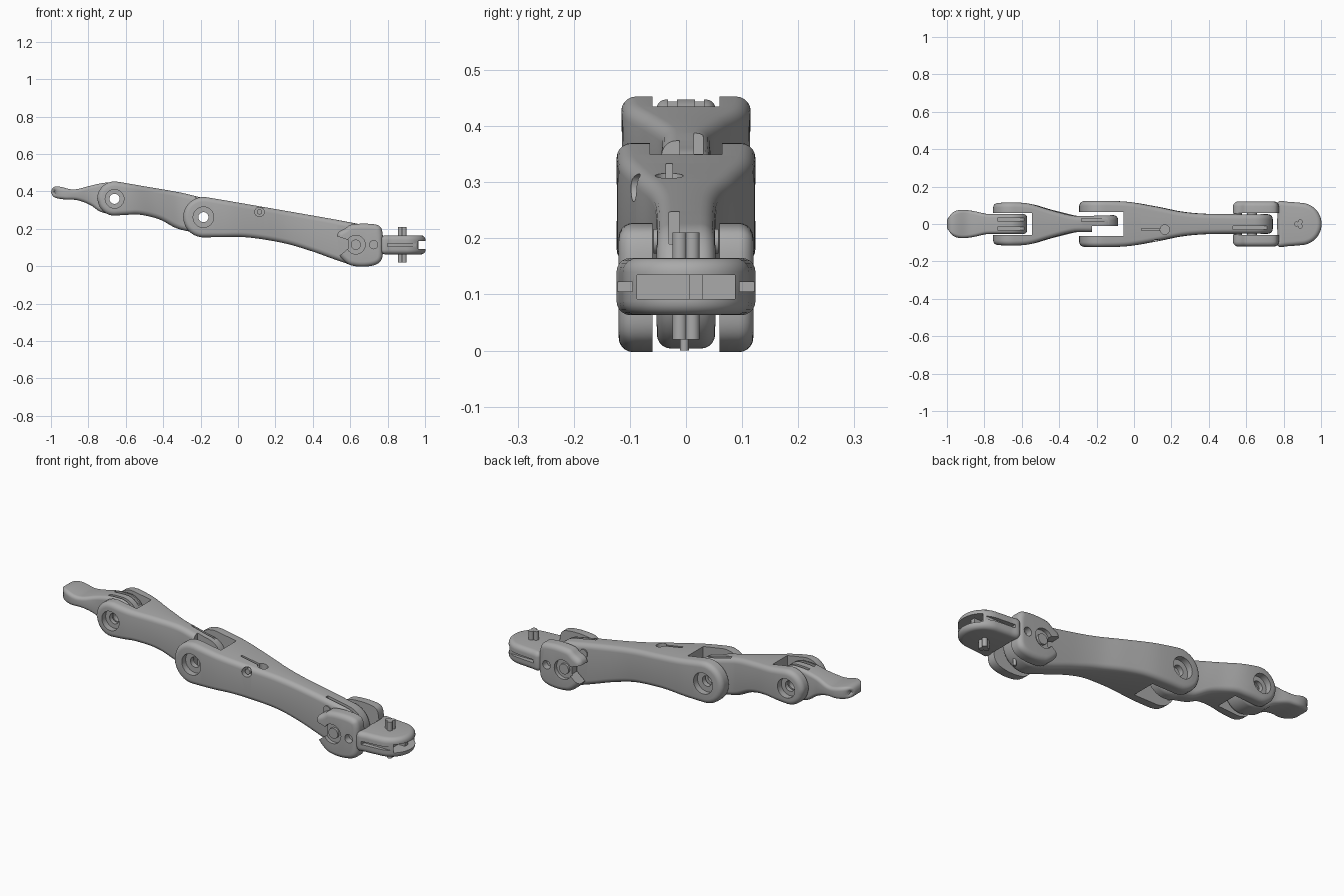
import bpy, bmesh, math
from mathutils import Vector, Matrix, geometry

old = bpy.data.objects.get("Cube")
if old:
    bpy.data.objects.remove(old, do_unlink=True)

grey = bpy.data.materials.new("plain grey")
grey.use_nodes = True
colour = (0.4, 0.4, 0.4, 1)
grey.diffuse_color = colour
grey.node_tree.nodes["Principled BSDF"].inputs["Base Color"].default_value = colour

TIP, MID, ROOT = (-0.66, 0.36), (-0.185, 0.262), (0.63, 0.115)   # joint centres


def arc(c, r, a0, a1, n=14):
    angles = [math.radians(a0 + (a1 - a0) * i / n) for i in range(n + 1)]
    return [(c[0] + r * math.cos(a), c[1] + r * math.sin(a)) for a in angles]


def smooth(pts):
    """Soft curve through the points."""
    p = [Vector(q) for q in pts]
    t = [(p[min(i + 1, len(p) - 1)] - p[max(i - 1, 0)]).normalized() for i in range(len(p))]
    out = [p[0]]
    for i in range(len(p) - 1):
        s = (p[i + 1] - p[i]).length / 3
        out += geometry.interpolate_bezier(p[i], p[i] + t[i] * s, p[i + 1] - t[i + 1] * s, p[i + 1], 9)[1:]
    return [Vector((q[0], q[1])) for q in out]


def resample(pts, n):
    total = sum((b - a).length for a, b in zip(pts, pts[1:]))
    out, i, run = [], 0, 0
    for k in range(n):
        goal = total * k / (n - 1)
        while i < len(pts) - 2 and run + (pts[i + 1] - pts[i]).length < goal:
            run += (pts[i + 1] - pts[i]).length
            i += 1
        f = (goal - run) / (pts[i + 1] - pts[i]).length
        out.append(pts[i].lerp(pts[i + 1], min(1, f)))
    return out


def lookup(curve, x):
    for a, b in zip(curve, curve[1:]):
        if x <= b.x:
            return a.y + (b.y - a.y) * max(0, (x - a.x) / (b.x - a.x))
    return curve[-1].y


def finish(name, bm):
    bmesh.ops.recalc_face_normals(bm, faces=bm.faces)
    me = bpy.data.meshes.new(name)
    bm.to_mesh(me)
    bm.free()
    ob = bpy.data.objects.new(name, me)
    bpy.context.collection.objects.link(ob)
    me.materials.append(grey)
    return ob


def body(name, top, bottom, widths, r, place=lambda a, d, b: (a, d, b), n=52, steps=5):
    """Outline swept across its width, with rounded rims and a varying half width."""
    top, bottom = resample(smooth(top), n), resample(smooth(bottom), n)
    ring = top + bottom[-2:0:-1]
    m = len(ring)
    curve = smooth(widths) if len(widths) > 1 else [Vector(widths[0])] * 2
    tangents = [(ring[(i + 1) % m] - ring[i - 1]).normalized() for i in range(m)]
    bm, rows = bmesh.new(), []
    layers = [(-1, k) for k in range(steps + 1)] + [(1, k) for k in range(steps, -1, -1)]
    for side, k in layers:
        a = k / steps * math.pi / 2
        row = []
        for p, t in zip(ring, tangents):
            w = lookup(curve, p.x)
            q = p + Vector((t.y, -t.x)) * r * (1 - math.sin(a))
            depth = w - min(r, w * 0.9) * (1 - math.cos(a))
            row.append(bm.verts.new(place(q.x, side * depth, q.y)))
        rows.append(row)
    for one, two in zip(rows, rows[1:]):
        for i in range(m):
            j = (i + 1) % m
            bm.faces.new((one[i], one[j], two[j], two[i]))
    for row in (rows[0], rows[-1]):
        for i in range(n - 1):
            low = [row[-i % m], row[-(i + 1) % m]]
            bm.faces.new(dict.fromkeys([row[i], row[i + 1], low[1], low[0]]))
    return finish(name, bm)


def box(x0, x1, y0, y1, z0, z1, name="cutter"):
    bm = bmesh.new()
    size = Matrix.Diagonal((x1 - x0, y1 - y0, z1 - z0, 1))
    mid = Matrix.Translation(((x0 + x1) / 2, (y0 + y1) / 2, (z0 + z1) / 2))
    bmesh.ops.create_cube(bm, size=1, matrix=mid @ size)
    return finish(name, bm)


def rod(c, r, lo, hi, name="cutter", axis="Y", sides=32):
    """Cylinder across the width at (x, z), or upright at (x, y)."""
    bm = bmesh.new()
    mid = (lo + hi) / 2
    at = (c[0], mid, c[1]) if axis == "Y" else (c[0], c[1], mid)
    turn = Matrix.Rotation(math.pi / 2 if axis == "Y" else 0, 4, "X")
    bmesh.ops.create_cone(bm, cap_ends=True, segments=sides, radius1=r, radius2=r,
                          depth=hi - lo, matrix=Matrix.Translation(at) @ turn)
    return finish(name, bm)


def wedge(pts, y0, y1):
    bm = bmesh.new()
    face = bm.faces.new([bm.verts.new((x, y0, z)) for x, z in pts])
    ext = bmesh.ops.extrude_face_region(bm, geom=[face])["geom"]
    bmesh.ops.translate(bm, vec=(0, y1 - y0, 0), verts=[g for g in ext if isinstance(g, bmesh.types.BMVert)])
    return finish("cutter", bm)


def cut(ob, *cutters, op="DIFFERENCE"):
    for c in cutters:
        mod = ob.modifiers.new("cut", "BOOLEAN")
        mod.object, mod.operation, mod.solver = c, op, "EXACT"
        me = bpy.data.meshes.new_from_object(ob.evaluated_get(bpy.context.evaluated_depsgraph_get()))
        ob.modifiers.clear()
        ob.data = me
        bpy.data.objects.remove(c, do_unlink=True)
        bpy.context.view_layer.update()


def joint_holes(c, half, r):
    """Through bore with a wide recess on each side."""
    return [rod(c, 0.027, -0.2, 0.2), rod(c, r, -0.2, 0.03 - half), rod(c, r, half - 0.03, 0.2)]


# Fingertip with its inner knuckle
tip = body("fingertip",
           [(-1, 0.395), (-0.99, 0.42), (-0.96, 0.426), (-0.88, 0.41), (-0.79, 0.43), (-0.72, 0.445)] + arc(TIP, 0.088, 85, 0),
           [(-1, 0.395), (-0.985, 0.37), (-0.93, 0.357), (-0.86, 0.353), (-0.79, 0.327), (-0.74, 0.293)] + arc(TIP, 0.088, 245, 360),
           [(-1, 0.035), (-0.985, 0.052), (-0.95, 0.07), (-0.91, 0.076), (-0.86, 0.069), (-0.8, 0.055), (-0.75, 0.053), (-0.5, 0.053)], 0.018)
cut(tip, rod((-0.765, 0.375), 0.022, -0.05, 0.05), op="UNION")
cut(tip, rod(TIP, 0.027, -0.2, 0.2), *[box(-0.73, -0.5, y - 0.008, y + 0.008, 0.41, 0.5) for y in (-0.024, 0.024)])

# Middle segment: fork at the tip end, half-width tongue at the other
middle = body("middle_segment",
              arc(TIP, 0.093, 180, 82) + [(-0.5, 0.427), (-0.3, 0.392)] + arc(MID, 0.1, 85, 0),
              arc(TIP, 0.09, 180, 265) + [(-0.6, 0.274), (-0.53, 0.276), (-0.42, 0.25), (-0.33, 0.203)] + arc(MID, 0.1, 235, 360),
              [(-0.8, 0.112), (-0.58, 0.112), (-0.44, 0.074), (-0.33, 0.046), (-0.27, 0.043), (0, 0.05)], 0.026)
cut(middle, rod((-0.293, 0.28), 0.022, -0.04, 0.04), op="UNION")
cut(middle, box(-0.8, -0.545, -0.06, 0.06, 0.1, 0.6), box(-0.225, 0, -0.1, -0.012, 0, 0.6),
    box(-0.28, -0.12, 0.014, 0.03, 0.35, 0.5), box(-0.56, -0.52, 0.01, 0.033, 0.36, 0.39),
    *joint_holes(TIP, 0.112, 0.05), rod(MID, 0.027, -0.2, 0.2))

# Long segment: fork, narrowing shaft and tongue
long = body("long_segment",
            arc(MID, 0.108, 180, 82) + [(0, 0.34), (0.3, 0.288), (0.55, 0.244)] + arc(ROOT, 0.112, 85, 0),
            arc(MID, 0.108, 180, 265) + [(-0.1, 0.155), (0.05, 0.154), (0.25, 0.122), (0.4, 0.078), (0.5, 0.042)] + arc(ROOT, 0.112, 245, 360),
            [(-0.4, 0.121), (-0.06, 0.121), (0.12, 0.093), (0.26, 0.065), (0.4, 0.054), (0.8, 0.052)], 0.026)
cut(long, rod((0.555, 0.195), 0.022, -0.058, 0.058), op="UNION")
cut(long, box(-0.4, -0.055, -0.064, 0.064, 0, 0.6), *joint_holes(MID, 0.121, 0.055),
    box(0.04, 0.17, -0.036, -0.024, 0.28, 0.5), rod((0.165, -0.03), 0.025, 0.27, 0.5, axis="Z"),
    rod((0.115, 0.29), 0.025, -0.2, -0.05), box(0.53, 0.72, -0.03, -0.012, 0.19, 0.4),
    rod(ROOT, 0.024, -0.2, 0.2))
rod((0.115, 0.29), 0.014, -0.085, -0.04, "set_screw")

# Base fork: two notched cheeks with a recessed pivot
cheeks = body("base_cheeks",
              [(0.528, 0.14), (0.535, 0.178), (0.57, 0.2), (0.605, 0.222), (0.72, 0.225), (0.765, 0.205), (0.776, 0.115)],
              [(0.528, 0.14), (0.532, 0.08), (0.56, 0.035), (0.61, 0.003), (0.71, 0.001), (0.765, 0.03), (0.776, 0.115)],
              [(0.5, 0.12)], 0.026)
notch = wedge([(0.45, 0.185), (0.59, 0.14), (0.59, 0.095), (0.45, -0.02)], -0.2, 0.2)
cut(cheeks, box(0.4, 0.9, -0.06, 0.06, -0.1, 0.4), notch, rod(ROOT, 0.05, -0.2, -0.1), rod(ROOT, 0.05, 0.1, 0.2),
    rod((0.725, 0.115), 0.022, -0.2, -0.085), rod((0.725, 0.115), 0.022, 0.085, 0.2))
rod(ROOT, 0.027, -0.112, 0.112, "root_pivot")

# Base block with rounded end, side slits and an end window
end = (0.89, 0)
block = body("base_block",
             [(0.765, 0), (0.767, 0.06), (0.77, 0.118), (0.82, 0.119)] + arc(end, 0.113, 85, 0),
             [(0.765, 0), (0.767, -0.06), (0.77, -0.118), (0.82, -0.119)] + arc(end, 0.113, -85, 0),
             [(0.7, 0.051)], 0.025, lambda a, d, b: (a, b, 0.114 + d))
cut(block, box(0.925, 1.1, -0.087, 0.087, 0.092, 0.135), box(0.8, 1.1, 0.095, 0.2, 0.105, 0.122),
    box(0.8, 1.1, -0.2, -0.095, 0.105, 0.122))
box(0.92, 0.965, 0.005, 0.03, 0.09, 0.137, "window_post")

# Upright pin made of three lobes, and a thin guide pin
for i in range(3):
    a = math.radians(120 * i)
    rod((0.882 - 0.013 * math.cos(a), 0.013 * math.sin(a)), 0.013, 0.02, 0.21, "lobe_pin_%d" % i, "Z", 20)
rod((0.7, -0.003), 0.008, 0, 0.06, "guide_pin", "Z", 12)

for ob in bpy.context.scene.objects:
    ob.select_set(ob.type == "MESH")
bpy.context.view_layer.objects.active = tip
bpy.ops.object.shade_smooth_by_angle(angle=math.radians(35))
